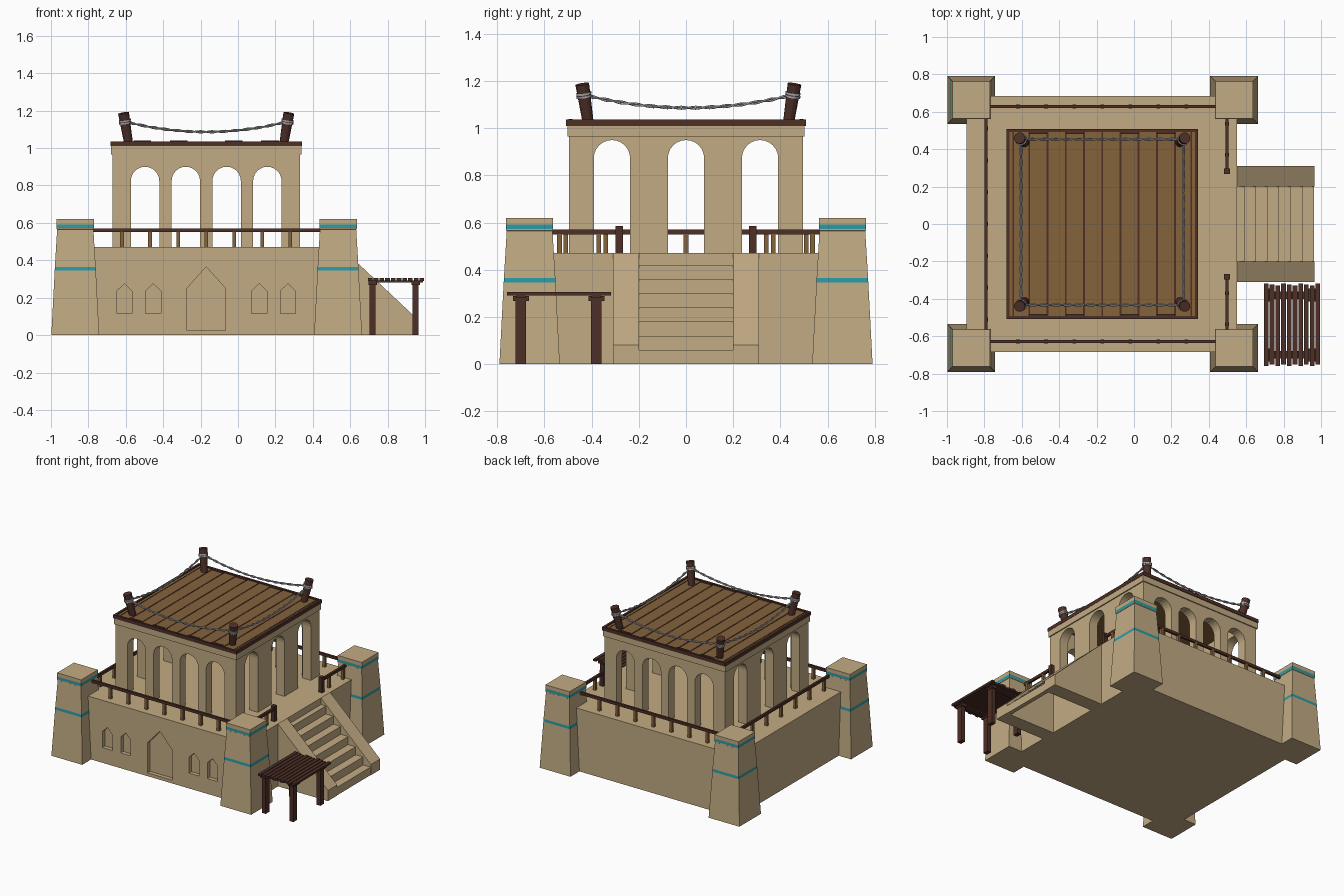
import bpy, bmesh, math
from mathutils import Vector, Matrix

cube = bpy.data.objects.get("Cube")
if cube:
    bpy.data.objects.remove(cube, do_unlink=True)


def material(name, rgb):
    m = bpy.data.materials.new(name)
    m.use_nodes = True
    m.diffuse_color = (*rgb, 1)
    m.node_tree.nodes["Principled BSDF"].inputs["Base Color"].default_value = (*rgb, 1)
    return m


SAND = material("sandstone", (0.54, 0.41, 0.23))
TEAL = material("teal_band", (0.026, 0.33, 0.38))
WOOD = material("plank_wood", (0.235, 0.125, 0.045))
DARK = material("dark_wood", (0.075, 0.029, 0.02))
ROPE = material("grey_rope", (0.42, 0.42, 0.44))


def finish(bm, name, *mats):
    bmesh.ops.recalc_face_normals(bm, faces=bm.faces)
    me = bpy.data.meshes.new(name)
    bm.to_mesh(me)
    bm.free()
    for m in mats:
        me.materials.append(m)
    ob = bpy.data.objects.new(name, me)
    bpy.context.collection.objects.link(ob)
    return ob


def add_prism(bm, pts, axis, a, b):
    """Extrude a 2D outline along one axis from a to b."""
    place = {"x": lambda p, d: (d, p[0], p[1]),
             "y": lambda p, d: (p[0], d, p[1]),
             "z": lambda p, d: (p[0], p[1], d)}[axis]
    face = bm.faces.new([bm.verts.new(place(p, a)) for p in pts])
    ext = bmesh.ops.extrude_face_region(bm, geom=[face])["geom"]
    move = Vector(place((0, 0), b - a))
    bmesh.ops.translate(bm, vec=move, verts=[v for v in ext if isinstance(v, bmesh.types.BMVert)])
    # the starting cap survives the extrusion only when it was kept
    if face.is_valid is False:
        bm.faces.new([v for v in bm.verts][-2 * len(pts):-len(pts)])


def prism(name, pts, axis, a, b, mat):
    bm = bmesh.new()
    add_prism(bm, pts, axis, a, b)
    return finish(bm, name, mat)


def boxes(name, mat, items):
    """Several boxes in one mesh, each (x0, x1, y0, y1, z0, z1)."""
    bm = bmesh.new()
    for x0, x1, y0, y1, z0, z1 in items:
        mat4 = Matrix.Translation(((x0 + x1) / 2, (y0 + y1) / 2, (z0 + z1) / 2))
        mat4 = mat4 @ Matrix.Diagonal((x1 - x0, y1 - y0, z1 - z0, 1))
        bmesh.ops.create_cube(bm, size=1, matrix=mat4)
    return finish(bm, name, mat)


CX = -0.17          # centre line of the building
DECK = 0.47         # terrace height

# terrace with recessed door and windows
base = boxes("terrace_base", SAND, [(-0.895, 0.55, -0.685, 0.685, 0, DECK)])
bm = bmesh.new()
niches = [(CX, 0.103, 0.025, 0.25, 0.365)]
niches += [(CX + s * d, 0.041, 0.115, 0.235, 0.275) for s in (-1, 1) for d in (0.284, 0.437)]
for x, w, z0, z1, top in niches:
    add_prism(bm, [(x - w, z0), (x + w, z0), (x + w, z1), (x, top), (x - w, z1)], "y", -0.72, -0.655)
cutter = finish(bm, "niche_cutter", SAND)
cutter.hide_render = True
mod = base.modifiers.new("niches", "BOOLEAN")
mod.operation, mod.solver, mod.object = "DIFFERENCE", "EXACT", cutter
bpy.context.view_layer.objects.active = base
bpy.ops.object.modifier_apply(modifier=mod.name)
bpy.data.objects.remove(cutter, do_unlink=True)


# tapered corner towers with painted bands
def tower(name, cx, cy):
    levels = [(0, 0.128), (0.345, 0.11), (0.365, 0.109), (0.565, 0.097),
              (0.567, 0.1), (0.572, 0.1), (0.592, 0.1), (0.62, 0.1)]
    bm = bmesh.new()
    rings = [[bm.verts.new((cx + i * h, cy + j * h, z))
              for i, j in ((-1, -1), (1, -1), (1, 1), (-1, 1))] for z, h in levels]
    for k, (lo, hi) in enumerate(zip(rings, rings[1:])):
        for i in range(4):
            n = (i + 1) % 4
            f = bm.faces.new((lo[i], lo[n], hi[n], hi[i]))
            f.material_index = 1 if k in (1, 5) else 0
    bm.faces.new(rings[0])
    bm.faces.new(rings[-1])
    finish(bm, name, SAND, TEAL)


for side, x in (("right", -0.87), ("left", 0.535)):
    tower("front_tower_" + side, x, -0.663)
    tower("back_tower_" + side, x, 0.663)


# arcade walls: a comb outline with round-headed openings
def arcade(name, lo, hi, centres, r, crown, axis, a, b):
    pts = [(lo, DECK)]
    for c in centres:
        pts.append((c - r, DECK))
        for i in range(13):
            t = math.pi * (1 - i / 12)
            pts.append((c + r * math.cos(t), crown - r + r * math.sin(t)))
        pts.append((c + r, DECK))
    pts += [(hi, DECK), (hi, 1.005), (lo, 1.005)]
    prism(name, pts, axis, a, b, SAND)


X0, X1, Y, T = -0.672, 0.332, 0.495, 0.07
front_arches = [CX + d for d in (-0.327, -0.109, 0.109, 0.327)]
side_arches = [-0.314, 0, 0.314]
arcade("front_arcade", X0, X1, front_arches, 0.076, 0.9, "y", -Y, -Y + T)
arcade("back_arcade", X0, X1, front_arches, 0.076, 0.9, "y", Y - T, Y)
arcade("right_arcade", -Y + T, Y - T, side_arches, 0.077, 0.95, "x", X0, X0 + T)
arcade("left_arcade", -Y + T, Y - T, side_arches, 0.077, 0.95, "x", X1 - T, X1)


def frame(name, mat, hx, hy, t, z0, z1):
    boxes(name, mat, [(CX - hx, CX + hx, -hy, -hy + t, z0, z1),
                      (CX - hx, CX + hx, hy - t, hy, z0, z1),
                      (CX - hx, CX - hx + t, -hy + t, hy - t, z0, z1),
                      (CX + hx - t, CX + hx, -hy + t, hy - t, z0, z1)])


# cornice and plank roof
frame("cornice", SAND, 0.51, 0.503, 0.03, 0.965, 1.01)
frame("roof_edge", DARK, 0.512, 0.508, 0.016, 1.01, 1.036)
boxes("roof_planks", WOOD, [(CX - 0.498, CX + 0.498, -0.494, 0.494, 1.004, 1.028)])
seams = [(x - 0.005, x + 0.005, -0.492, 0.492, 1.027, 1.03)
         for x in [CX + 0.0975 * k for k in range(-4, 5)]]
seams += [(x - 0.004, x + 0.004, -0.492, 0.492, 1.027, 1.03) for x in (CX - 0.475, CX + 0.475)]
boxes("plank_seams", DARK, seams)
boxes("plank_end_cleats", DARK,
      [(x - 0.047, x + 0.047, s * 0.49 - 0.008, s * 0.49 + 0.008, 1.027, 1.04)
       for x in [CX + 0.0975 * (k + 0.5) for k in (-4, -2, 1, 3)] for s in (-1, 1)])

# leaning roof posts
corners = [(-1, -1), (1, -1), (1, 1), (-1, 1)]
ties = []
bm_post, bm_loop = bmesh.new(), bmesh.new()
for i, j in corners:
    foot = Vector((CX + i * 0.415, 0.01 + j * 0.425, 1.025))
    head = Vector((CX + i * 0.442, 0.01 + j * 0.45, 1.187))
    turn = (head - foot).to_track_quat("Z", "Y").to_matrix().to_4x4()
    bmesh.ops.create_cone(bm_post, cap_ends=True, segments=12, radius1=0.024, radius2=0.03,
                          depth=(head - foot).length, matrix=Matrix.Translation((foot + head) / 2) @ turn)
    tie = foot.lerp(head, 0.72)
    ties.append(tie)
    # rope wraps around the post
    for dz in (-0.006, 0.006):
        bmesh.ops.create_cone(bm_loop, segments=12, radius1=0.033, radius2=0.033, depth=0.009,
                              cap_ends=True, matrix=Matrix.Translation(tie + Vector((0, 0, dz))) @ turn)
finish(bm_post, "roof_posts", DARK)
finish(bm_loop, "rope_wraps", ROPE)

# sagging two-strand ropes
curve = bpy.data.curves.new("sagging_ropes", "CURVE")
curve.dimensions = "3D"
curve.bevel_depth, curve.bevel_resolution = 0.0042, 1
curve.materials.append(ROPE)
N = 60
for k in range(4):
    a, b = ties[k], ties[(k + 1) % 4]
    side = (b - a).normalized().cross(Vector((0, 0, 1)))
    for phase in (0, math.pi):
        sp = curve.splines.new("POLY")
        sp.points.add(N)
        for n in range(N + 1):
            t = n / N
            w = phase + t * math.pi * 14
            p = a.lerp(b, t) + side * 0.0045 * math.cos(w)
            p.z += 0.0045 * math.sin(w) - 0.22 * t * (1 - t)
            sp.points[n].co = (*p, 1)
ropes = bpy.data.objects.new("sagging_ropes", curve)
bpy.context.collection.objects.link(ropes)

# terrace railings
RX, RY, H = 0.008, 0.628, 0.01
rails, balusters = [], []
for s in (-1, 1):
    rails.append((-0.78, 0.445, s * RY - RX, s * RY + RX, 0.55, 0.57))
    balusters += [(CX + 0.15 * k, s * RY) for k in range(-3, 4)]
    near, far = sorted((s * 0.28, s * 0.57))
    rails.append((0.497 - RX, 0.497 + RX, near, far, 0.55, 0.57))
    rails.append((0.482, 0.512, s * 0.283 - 0.015, s * 0.283 + 0.015, DECK, 0.585))
    balusters += [(0.497, s * y) for y in (0.37, 0.536)]
rails.append((-0.79 - RX, -0.79 + RX, -0.57, 0.57, 0.55, 0.57))
balusters += [(-0.79, 0.17 * k) for k in range(-3, 4)]
boxes("railings", DARK, rails)
boxes("balusters", WOOD, [(x - H, x + H, y - H, y + H, DECK, 0.552) for x, y in balusters])

# staircase: sloping side walls and a hollow flight
for name, y in (("stair_wall_front", -0.31), ("stair_wall_back", 0.2)):
    prism(name, [(0.54, 0), (0.965, 0), (0.965, 0.08), (0.55, DECK), (0.54, DECK)], "y", y, y + 0.11, SAND)
flight = [(0.93, 0)]
z = 0
for k in range(7):
    x = 0.962 - 0.062 * k
    flight += [(x, z), (x, z + 0.06)]
    z += 0.06
flight += [(0.545, z), (0.545, 0.37)]
prism("stair_flight", flight, "y", -0.2, 0.2, SAND)

# slatted table beside the stairs
legs = []
for x in (0.72, 0.95):
    for y in (-0.7, -0.38):
        legs.append((x - 0.016, x + 0.016, y - 0.022, y + 0.022, 0, 0.275))
        legs.append((x - 0.022, x + 0.022, y - 0.034, y + 0.034, 0.268, 0.288))
legs += [(0.7, 0.99, y - 0.02, y + 0.02, 0.28, 0.291) for y in (-0.7, -0.38)]
boxes("table_legs", DARK, legs)
boxes("table_slats", DARK,
      [(0.695 + 0.0306 * k, 0.72 + 0.0306 * k, -0.758 + 0.008 * (k % 2), -0.318 - 0.006 * (k % 3), 0.29, 0.305)
       for k in range(10)])
